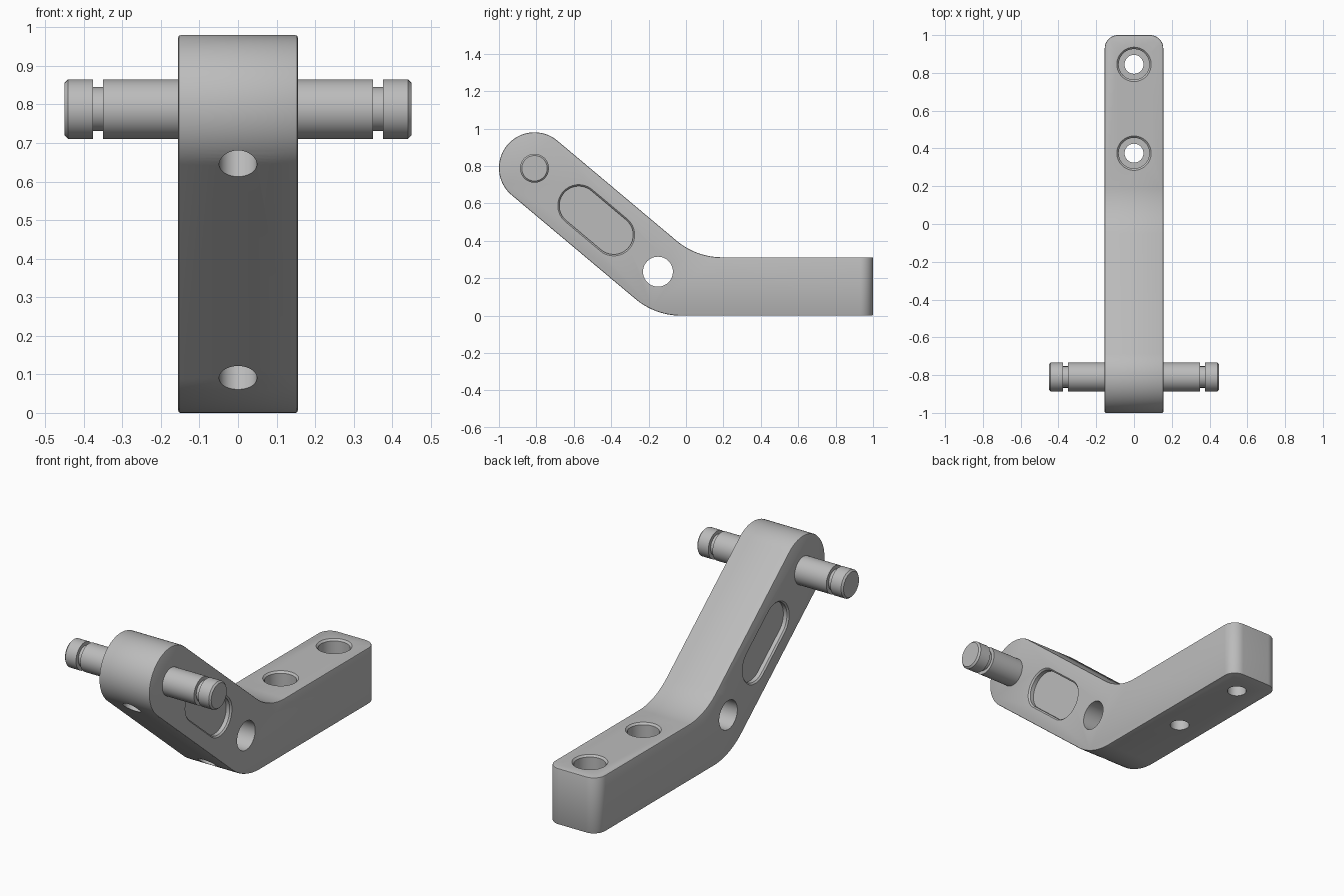
import bpy, bmesh, math
from mathutils import Vector, Matrix

if "Cube" in bpy.data.objects:
    bpy.data.objects.remove(bpy.data.objects["Cube"], do_unlink=True)

HALF_W = 0.155        # half thickness of the arm
BAR_H = 0.312         # height of the flat bar
SLOPE = math.radians(40)
ALONG = Vector((0, math.cos(SLOPE), -math.sin(SLOPE)))   # down the sloped arm
NORMAL = Vector((0, math.sin(SLOPE), math.cos(SLOPE)))   # out of its upper face
PIVOT = Vector((0, -0.81, 0.79))
CROSS = Vector((0, -0.15, 0.235))
END_R = 0.19
BEND_R = 0.38

steel = bpy.data.materials.new("grey_steel")
steel.use_nodes = True
grey = (0.5, 0.5, 0.5, 1)
steel.diffuse_color = grey
steel.node_tree.nodes["Principled BSDF"].inputs["Base Color"].default_value = grey


def loft(name, rings):
    """Solid skinned through equal-length closed rings, capped at both ends."""
    bm = bmesh.new()
    loops = [[bm.verts.new(p) for p in ring] for ring in rings]
    n = len(loops[0])
    for a, b in zip(loops, loops[1:]):
        for i in range(n):
            j = (i + 1) % n
            bm.faces.new((a[i], a[j], b[j], b[i]))
    bm.faces.new(loops[0])
    bm.faces.new(loops[-1])
    bmesh.ops.recalc_face_normals(bm, faces=bm.faces)
    mesh = bpy.data.meshes.new(name)
    bm.to_mesh(mesh)
    bm.free()
    obj = bpy.data.objects.new(name, mesh)
    bpy.context.collection.objects.link(obj)
    mesh.materials.append(steel)
    return obj


def lathe(name, origin, axis, profile, n=64):
    """Turned solid: profile is (radius, distance along axis)."""
    rot = Vector(axis).to_track_quat('Z', 'Y')
    ring = [(math.cos(2 * math.pi * i / n), math.sin(2 * math.pi * i / n)) for i in range(n)]
    return loft(name, [[Vector(origin) + rot @ Vector((r * c, r * s, d)) for c, s in ring]
                       for r, d in profile])


def arc(centre, radius, start, end, n=24):
    """Points in the side plane, angles in degrees from +y towards +z."""
    out = []
    for i in range(n + 1):
        a = math.radians(start + (end - start) * i / n)
        out.append(Vector((0, centre[1] + radius * math.cos(a), centre[2] + radius * math.sin(a))))
    return out


def at_x(points, x):
    return [Vector((x, p.y, p.z)) for p in points]


def select_only(obj):
    bpy.ops.object.select_all(action='DESELECT')
    obj.select_set(True)
    bpy.context.view_layer.objects.active = obj


# Arm outline: rounded head, sloped arm, filleted bend, flat bar
upper = PIVOT + NORMAL * END_R
lower = PIVOT - NORMAL * END_R
reach = BEND_R * math.tan(SLOPE / 2)
upper_y = upper.y + (upper.z - BAR_H) / math.tan(SLOPE) + reach
lower_y = lower.y + lower.z / math.tan(SLOPE) + reach
outline = arc(PIVOT, END_R, 50, 230, 48)
outline += arc((0, lower_y, BEND_R), BEND_R, 230, 270)
outline += [Vector((0, 1, 0)), Vector((0, 1, BAR_H))]
outline += arc((0, upper_y, BAR_H + BEND_R), BEND_R, 270, 230)
arm = loft("angled_arm", [at_x(outline, -HALF_W), at_x(outline, HALF_W)])

# Round the upright corners at the end of the bar
bm = bmesh.new()
bm.from_mesh(arm.data)
corners = [e for e in bm.edges if all(v.co.y > 0.99 for v in e.verts)
           and abs(e.verts[0].co.x - e.verts[1].co.x) < 0.01]
bmesh.ops.bevel(bm, geom=corners, offset=0.07, segments=12, profile=0.5, affect='EDGES')
bm.to_mesh(arm.data)
bm.free()

# Fine edge break along the sides
bevel = arm.modifiers.new("edge_break", 'BEVEL')
bevel.width = 0.006
bevel.segments = 2
bevel.limit_method = 'ANGLE'
bevel.angle_limit = math.radians(50)

cutters = []
# Counterbored screw holes through the bar
for y in (0.375, 0.845):
    cutters.append(lathe("screw_hole_cutter", (0, y, 0), (0, 0, 1),
                         [(0.05, -0.05), (0.05, 0.15), (0.081, 0.15), (0.081, BAR_H - 0.01),
                          (0.091, BAR_H), (0.091, BAR_H + 0.05)]))
# Cross hole through the bend
cutters.append(lathe("cross_hole_cutter", CROSS, (1, 0, 0), [(0.08, -0.3), (0.08, 0.3)]))
# Set screw holes in the underside, aimed at the pin and the cross hole
for target in (PIVOT, CROSS):
    cutters.append(lathe("set_screw_cutter", target, -NORMAL, [(0.049, 0), (0.049, 0.4)]))
# Shallow slot pockets with a chamfered rim on both sides
slot = Vector((0, -0.48, 0.51))
for side in (-1, 1):
    rings = []
    for r, x in ((0.104, HALF_W - 0.03), (0.104, HALF_W - 0.008),
                 (0.112, HALF_W), (0.112, HALF_W + 0.05)):
        pts = arc(slot - ALONG * 0.122, r, 50, 230) + arc(slot + ALONG * 0.122, r, 230, 410)
        rings.append(at_x(pts, side * x))
    cutters.append(loft("slot_cutter", rings))

for cutter in cutters:
    cut = arm.modifiers.new("cut", 'BOOLEAN')
    cut.operation = 'DIFFERENCE'
    cut.solver = 'EXACT'
    cut.object = cutter

select_only(arm)
for name in [m.name for m in arm.modifiers]:
    bpy.ops.object.modifier_apply(modifier=name)
for cutter in cutters:
    bpy.data.objects.remove(cutter, do_unlink=True)

# Pivot pin with a retaining groove near each chamfered end
half = [(0.077, 0.35), (0.057, 0.35), (0.057, 0.376), (0.077, 0.376), (0.077, 0.441), (0.068, 0.45)]
pin = lathe("pivot_pin", (0, PIVOT.y, 0.788), (1, 0, 0),
            [(r, -d) for r, d in reversed(half)] + half)

for obj in (arm, pin):
    select_only(obj)
    bpy.ops.object.shade_smooth_by_angle(angle=math.radians(30))
